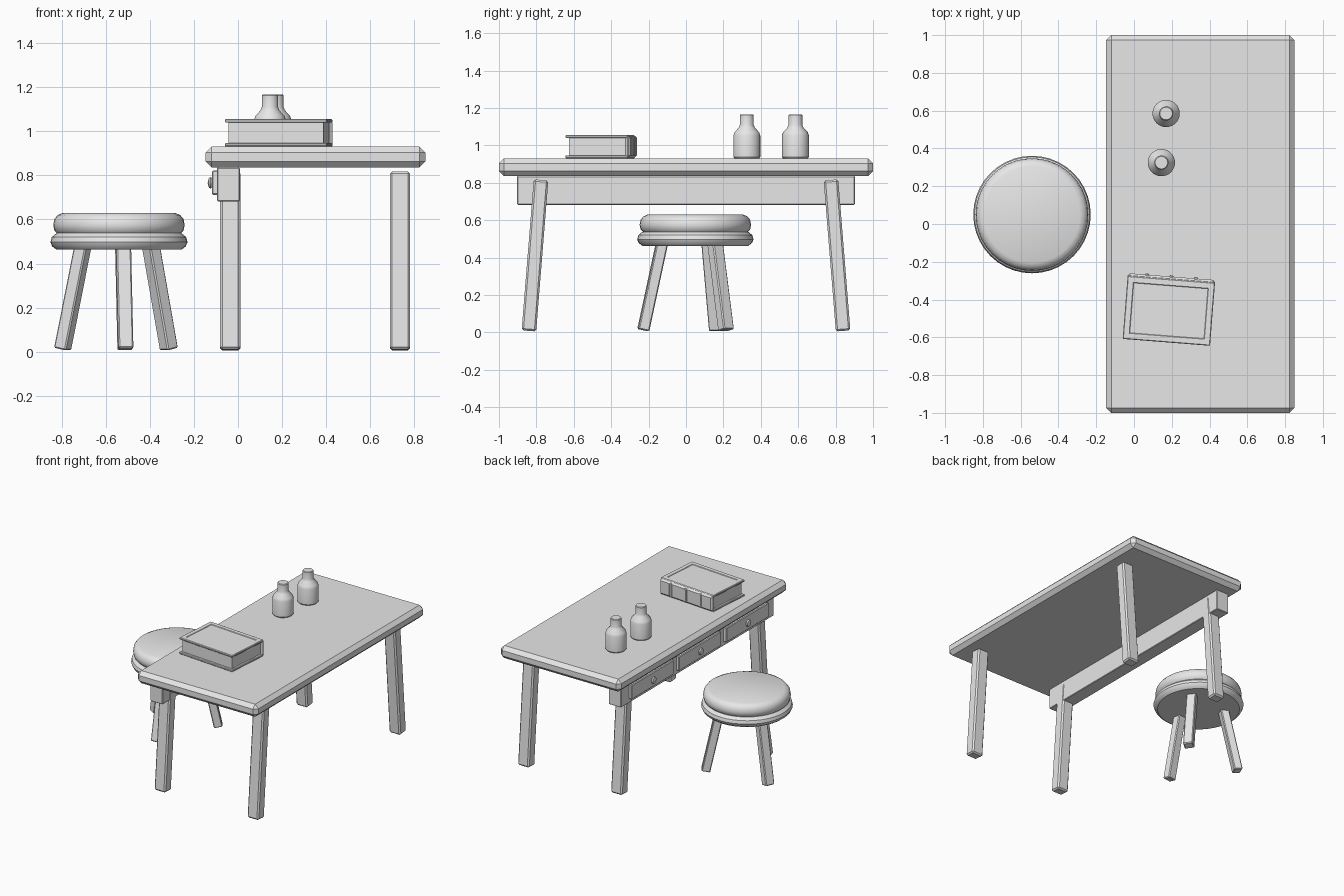
import bpy, bmesh
from math import radians, cos, sin, pi
from mathutils import Vector, Matrix

cube = bpy.data.objects.get("Cube")
if cube:
    bpy.data.objects.remove(cube, do_unlink=True)

GREY = (0.8, 0.8, 0.8, 1)
grey = bpy.data.materials.new("light grey")
grey.use_nodes = True
grey.diffuse_color = GREY
grey.node_tree.nodes["Principled BSDF"].inputs["Base Color"].default_value = GREY


def finish(bm, name, matrix=None, smooth=False):
    bmesh.ops.recalc_face_normals(bm, faces=bm.faces)
    mesh = bpy.data.meshes.new(name)
    bm.to_mesh(mesh)
    bm.free()
    mesh.materials.append(grey)
    obj = bpy.data.objects.new(name, mesh)
    bpy.context.collection.objects.link(obj)
    if matrix:
        obj.matrix_world = matrix
    if smooth:
        bpy.ops.object.select_all(action="DESELECT")
        obj.select_set(True)
        bpy.context.view_layer.objects.active = obj
        bpy.ops.object.shade_smooth_by_angle(angle=radians(35))
    return obj


def box(name, low, high, bevel=0.0, matrix=None, panel=None):
    """Bevelled box between two corners, with an optional sunken top panel."""
    low, high = Vector(low), Vector(high)
    bm = bmesh.new()
    bmesh.ops.create_cube(bm, size=1)
    bmesh.ops.scale(bm, vec=high - low, verts=bm.verts)
    bmesh.ops.translate(bm, vec=(low + high) / 2, verts=bm.verts)
    if bevel:
        bmesh.ops.bevel(bm, geom=bm.edges[:], offset=bevel, segments=1,
                        affect="EDGES", profile=0.5)
    if panel:
        top = max(bm.faces, key=lambda f: f.calc_center_median().z)
        bmesh.ops.inset_region(bm, faces=[top], thickness=panel, depth=0)
        bmesh.ops.inset_region(bm, faces=[top], thickness=0.004, depth=-0.004)
    return finish(bm, name, matrix)


def beam(name, foot, head, width, depth, turn=0.0, bevel=0.01):
    """Square leg running from foot to head, leaning about its own turned side."""
    foot, head = Vector(foot), Vector(head)
    up = (head - foot).normalized()
    side = Vector((cos(turn), sin(turn), 0))
    frame = Matrix((side, up.cross(side), up)).transposed().to_4x4()
    half = Vector((width / 2, depth / 2, 0))
    top = half + Vector((0, 0, (head - foot).length))
    return box(name, -half, top, bevel, Matrix.Translation(foot) @ frame)


def lathe(name, profile, matrix, segments=32):
    bm = bmesh.new()
    verts = [bm.verts.new((r, 0, z)) for r, z in profile]
    edges = [bm.edges.new(pair) for pair in zip(verts, verts[1:])]
    bmesh.ops.spin(bm, geom=verts + edges, axis=(0, 0, 1), cent=(0, 0, 0),
                   angle=2 * pi, steps=segments)
    bmesh.ops.remove_doubles(bm, verts=bm.verts, dist=0.0005)
    return finish(bm, name, matrix, smooth=True)


# Table: top, splayed legs, apron with three drawers on one side
box("table_top", (-0.147, -1, 0.836), (0.85, 1, 0.93), 0.027)
for x, side in ((-0.035, "right"), (0.735, "left")):
    for s, end in ((-1, "front"), (1, "back")):
        beam(f"table_leg_{end}_{side}", (x, s * 0.84, 0.008),
             (x, s * 0.775, 0.815), 0.092, 0.078)
box("apron", (-0.095, -0.903, 0.682), (0.008, 0.903, 0.836), 0.004)
for i, y in enumerate((-0.56, 0, 0.56), 1):
    box(f"drawer_front_{i}", (-0.118, y - 0.25, 0.712), (-0.09, y + 0.25, 0.822), 0.005)
    lathe(f"drawer_knob_{i}",
          [(0, 0), (0.018, 0), (0.026, 0.008), (0.022, 0.016), (0, 0.022)],
          Matrix.Translation((-0.116, y, 0.766)) @ Matrix.Rotation(-pi / 2, 4, "Y"), 16)

# Stool: base ring, cushion and three splayed legs
stool = Vector((-0.54, 0.05, 0))
at_stool = Matrix.Translation(stool)
lathe("stool_base", [(0, 0.463), (0.283, 0.463), (0.303, 0.478), (0.311, 0.497),
                     (0.305, 0.52), (0.283, 0.538), (0, 0.538)], at_stool, 40)
lathe("stool_cushion", [(0, 0.53), (0.278, 0.535), (0.293, 0.55), (0.298, 0.575),
                        (0.293, 0.602), (0.278, 0.62), (0.255, 0.63), (0, 0.63)],
      at_stool, 40)
for i, angle in enumerate((-84, 36, 156), 1):
    a = radians(angle)
    out = Vector((cos(a), sin(a), 0))
    beam(f"stool_leg_{i}", stool + out * 0.28 + Vector((0, 0, 0.012)),
         stool + out * 0.18 + Vector((0, 0, 0.475)), 0.068, 0.06, a + pi / 2, 0.006)

# Bottles
bottle = [(0, 0), (0.066, 0), (0.072, 0.008), (0.072, 0.122), (0.066, 0.14),
          (0.043, 0.165), (0.037, 0.18), (0.037, 0.232), (0.033, 0.236), (0, 0.236)]
for i, (x, y) in enumerate(((0.17, 0.585), (0.145, 0.325)), 1):
    lathe(f"bottle_{i}", bottle, Matrix.Translation((x, y, 0.93)))

# Book: two covers, pages, rounded spine with raised bands
book = Matrix.Translation((0.185, -0.452, 0.93)) @ Matrix.Rotation(radians(-4.5), 4, "Z")
box("book_cover_bottom", (-0.232, -0.175, 0.001), (0.232, 0.16, 0.017), 0.004, book)
box("book_cover_top", (-0.232, -0.175, 0.109), (0.232, 0.16, 0.125), 0.004, book, 0.04)
box("book_pages", (-0.216, -0.158, 0.016), (0.216, 0.155, 0.11), 0, book)
box("book_spine", (-0.232, 0.145, 0.005), (0.232, 0.174, 0.121), 0.012, book)
for i, x in enumerate((-0.13, 0, 0.13), 1):
    box(f"spine_band_{i}", (x - 0.012, 0.15, 0.012), (x + 0.012, 0.181, 0.114), 0.005, book)
